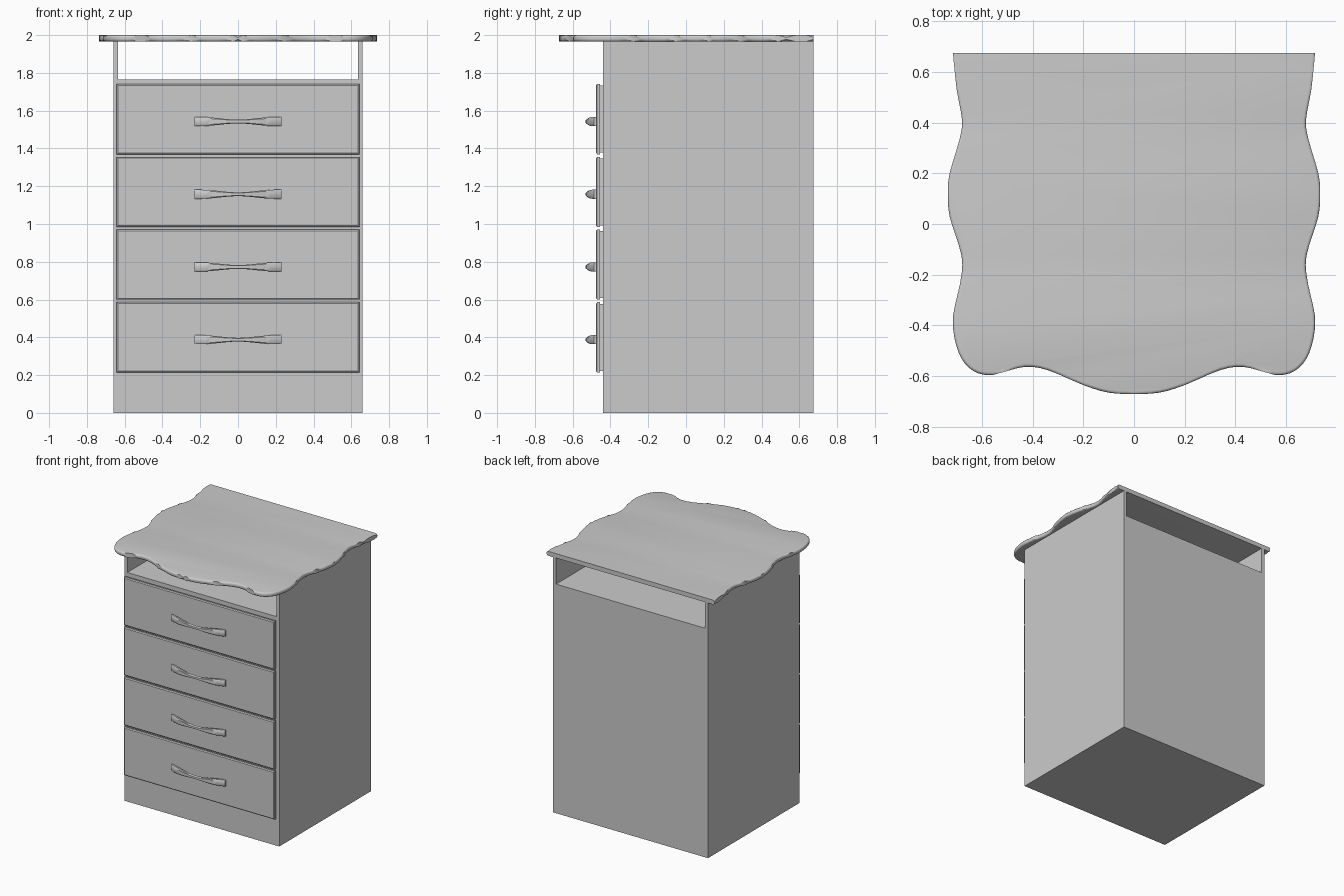
import bpy, bmesh, math

if "Cube" in bpy.data.objects:
    bpy.data.objects.remove(bpy.data.objects["Cube"])


def finish(name, bm, smooth=True):
    bmesh.ops.recalc_face_normals(bm, faces=bm.faces[:])
    mesh = bpy.data.meshes.new(name)
    bm.to_mesh(mesh)
    bm.free()
    ob = bpy.data.objects.new(name, mesh)
    bpy.context.collection.objects.link(ob)
    if smooth:
        bpy.ops.object.select_all(action='DESELECT')
        ob.select_set(True)
        bpy.context.view_layer.objects.active = ob
        bpy.ops.object.shade_smooth_by_angle(angle=math.radians(35))
    return ob


def box(name, lo, hi):
    bm = bmesh.new()
    bmesh.ops.create_cube(bm, size=1)
    for v in bm.verts:
        v.co = [l + (c + 0.5) * (h - l) for c, l, h in zip(v.co, lo, hi)]
    return finish(name, bm, False)


def loft(name, rings, smooth):
    bm = bmesh.new()
    loops = [[bm.verts.new(p) for p in r] for r in rings]
    n = len(loops[0])
    for a, b in zip(loops, loops[1:]):
        for i in range(n):
            bm.faces.new((a[i], a[(i + 1) % n], b[(i + 1) % n], b[i]))
    bm.faces.new(loops[0])
    bm.faces.new(loops[-1])
    return finish(name, bm, smooth)


def spline(pts, steps=3):
    # Catmull-Rom curve through the points
    out = []
    ext = [pts[0]] + pts + [pts[-1]]
    for a, b, c, d in zip(ext, ext[1:], ext[2:], ext[3:]):
        for k in range(steps):
            t = k / steps
            out.append(tuple(0.5 * (2 * q + (r - p) * t + (2 * p - 5 * q + 4 * r - s) * t * t
                                    + (3 * q - p - 3 * r + s) * t ** 3)
                             for p, q, r, s in zip(a, b, c, d)))
    return out + [pts[-1]]


# Carcass: two side panels with a closed body below the open niche
FRONT, BACK = -0.44, 0.675
for side, x0 in (("left", -0.66), ("right", 0.635)):
    box(side + "_side_panel", (x0, FRONT, 0), (x0 + 0.025, BACK, 1.966))
box("cabinet_body", (-0.635, FRONT, 0), (0.635, BACK, 1.765))

# Wavy table top with rounded rim and straight back edge
half = [(0.715, 0.675), (0.70, 0.53), (0.679, 0.41), (0.69, 0.33), (0.728, 0.2),
        (0.735, 0.12), (0.728, 0.03), (0.69, -0.09), (0.678, -0.16), (0.688, -0.24),
        (0.714, -0.36), (0.709, -0.45), (0.682, -0.53), (0.635, -0.58), (0.575, -0.597),
        (0.52, -0.586), (0.43, -0.564), (0.34, -0.577), (0.2, -0.636), (0.1, -0.666),
        (0.0, -0.672)]
curve = spline(half)
outline = curve + [(-x, y) for x, y in reversed(curve[:-1])]
bm = bmesh.new()
base = bm.faces.new([bm.verts.new((x, y, 1.966)) for x, y in outline])
ext = bmesh.ops.extrude_face_region(bm, geom=[base], use_keep_orig=True)
for v in ext["geom"]:
    if isinstance(v, bmesh.types.BMVert):
        v.co.z = 2.0
rim = [e for e in bm.edges if abs(e.verts[0].co.z - e.verts[1].co.z) < 1e-5
       and not all(v.co.y > BACK - 1e-4 for v in e.verts)]
bmesh.ops.bevel(bm, geom=rim, offset=0.012, segments=3, profile=0.5, affect='EDGES')
finish("table_top", bm)


def rect(y, hx, hz, zc):
    return [(sx * hx, y, zc + sz * hz) for sx, sz in ((-1, -1), (1, -1), (1, 1), (-1, 1))]


# Four drawers: chamfered front panel and a bowed, waisted handle
for i in range(4):
    zc = 0.40 + 0.385 * i
    loft(f"drawer_front_{i + 1}", [
        rect(-0.438, 0.632, 0.177, zc), rect(-0.456, 0.632, 0.177, zc),
        rect(-0.456, 0.642, 0.186, zc), rect(-0.470, 0.642, 0.186, zc),
        rect(-0.476, 0.635, 0.179, zc)], False)

    hz = zc - 0.0125
    rings = []
    for k in range(17):
        u = -1 + k / 8
        x = 0.23 * u
        y = -0.474 - 0.044 * (1 - abs(u) ** 2.2)
        h = 0.010 + 0.014 * math.sin(min(abs(u) / 0.85, 1) * math.pi / 2) ** 2
        rings.append([(x, y + 0.006, hz - h), (x, y - 0.008, hz - h), (x, y - 0.013, hz - h * 0.7),
                      (x, y - 0.013, hz + h * 0.7), (x, y - 0.008, hz + h), (x, y + 0.006, hz + h)])
    loft(f"drawer_handle_{i + 1}", rings, True)
